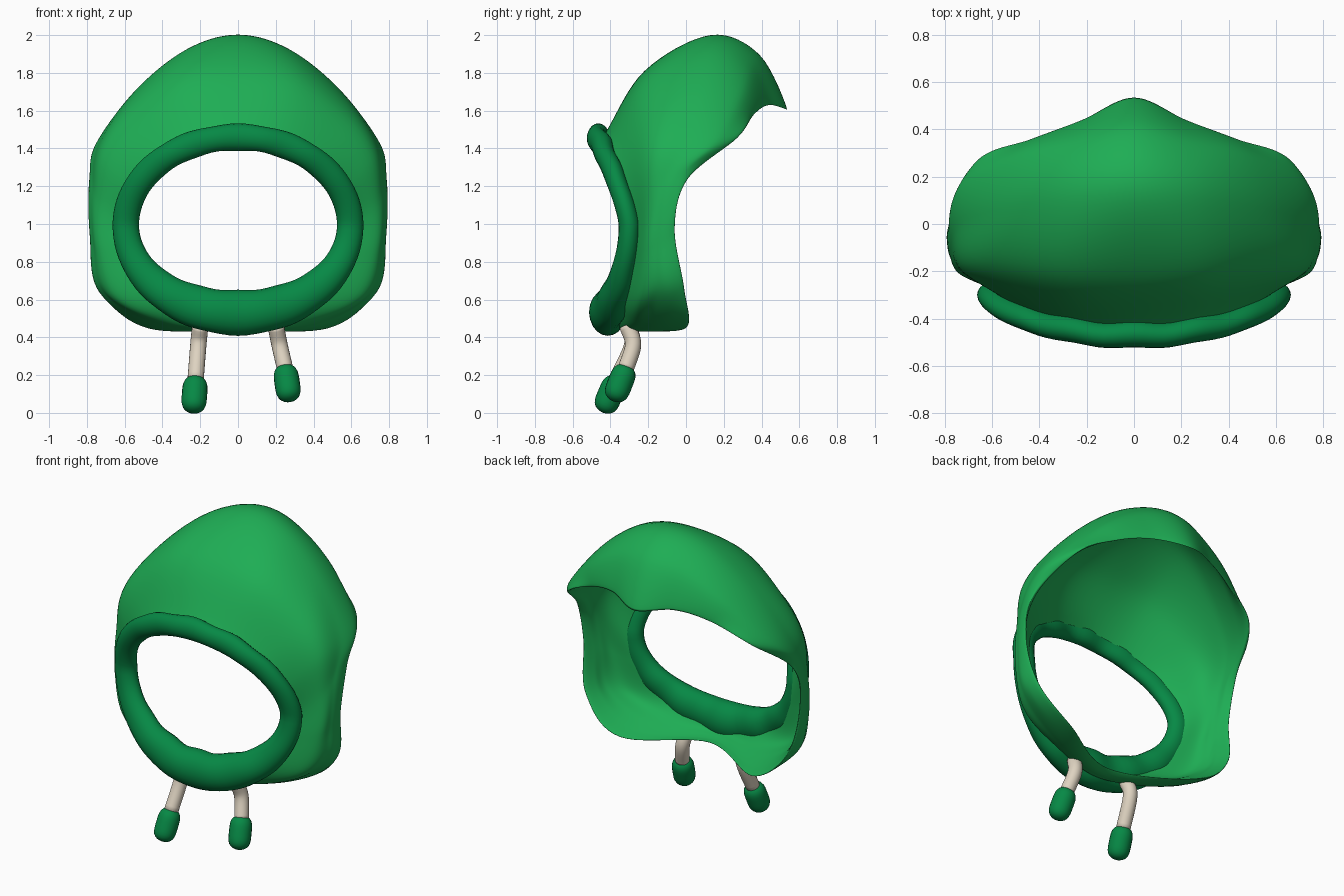
import bpy
import math
from mathutils import Vector

cube = bpy.data.objects.get("Cube")
if cube:
    bpy.data.objects.remove(cube, do_unlink=True)


def material(name, colour):
    mat = bpy.data.materials.new(name)
    mat.use_nodes = True
    mat.diffuse_color = (*colour, 1)
    bsdf = next(n for n in mat.node_tree.nodes if n.type == "BSDF_PRINCIPLED")
    bsdf.inputs["Base Color"].default_value = (*colour, 1)
    return mat


hood_green = material("hood green", (0.013, 0.42, 0.09))
trim_green = material("dark trim green", (0.002, 0.25, 0.06))
cream = material("cord cream", (0.73, 0.65, 0.53))


def spline(points, steps, closed=False):
    """Smooth curve through all the given points."""
    pts = [Vector(p) for p in points]
    count = len(pts)
    if closed:
        pts = [pts[-1]] + pts + pts[:2]
    else:
        pts = [2 * pts[0] - pts[1]] + pts + [2 * pts[-1] - pts[-2]]
    out = []
    for i in range(1, count + closed):
        a, b, c, d = pts[i - 1:i + 3]
        for j in range(steps):
            u = j / steps
            out.append(0.5 * (2 * b + (c - a) * u + (2 * a - 5 * b + 4 * c - d) * u ** 2
                              + (3 * b - a - 3 * c + d) * u ** 3))
    return out if closed else out + [pts[-2]]


def grid(name, rows, mat, wrap_rows=False, caps=False):
    """Skin closed loops of equal length into a smooth surface."""
    n, m = len(rows[0]), len(rows)
    verts = [p for row in rows for p in row]
    faces = []
    for i in range(m if wrap_rows else m - 1):
        k = (i + 1) % m
        for j in range(n):
            q = (j + 1) % n
            faces.append((i * n + j, i * n + q, k * n + q, k * n + j))
    if caps:
        faces.append(tuple(reversed(range(n))))
        faces.append(tuple(range((m - 1) * n, m * n)))
    mesh = bpy.data.meshes.new(name)
    mesh.from_pydata(verts, [], faces)
    mesh.materials.append(mat)
    obj = bpy.data.objects.new(name, mesh)
    bpy.context.collection.objects.link(obj)
    for poly in mesh.polygons:
        poly.use_smooth = True


def tube(name, path, radii, mat, sides=20):
    rows = []
    for i, p in enumerate(path):
        tangent = path[min(i + 1, len(path) - 1)] - path[max(i - 1, 0)]
        u = tangent.cross(Vector((0, 1, 0))).normalized()
        v = tangent.cross(u).normalized()
        angles = [math.tau * s / sides for s in range(sides)]
        rows.append([p + radii[i] * (math.cos(a) * u + math.sin(a) * v) for a in angles])
    grid(name, rows, mat, caps=True)


def opening(t, back=0):
    """Centre line of the face opening, t measured from the top."""
    c = math.cos(t)
    depth = 0.17 * c ** 1.3 if c > 0 else 0.12 * c ** 2
    return Vector((0.594 * math.sin(t), back - 0.3 - depth, 0.995 + 0.465 * c))


# Hood shell: half loops from crown to chin, running from the face to the back rim
front_loop = [opening(math.pi * k / 8, 0.03) for k in range(9)]
brow_loop = [(0, -.22, 1.81), (.30, -.215, 1.765), (.57, -.19, 1.57), (.715, -.19, 1.36),
             (.735, -.2, 1.1), (.725, -.22, .86), (.63, -.25, .61), (.36, -.29, .49), (0, -.36, .45)]
crown_loop = [(0, .13, 2), (.27, .11, 1.925), (.54, .07, 1.71), (.74, 0, 1.43),
              (.777, -.11, 1.2), (.77, -.15, .9), (.715, -.15, .64), (.42, -.2, .465), (0, -.32, .435)]
nape_loop = [(0, .39, 1.895), (.26, .34, 1.84), (.51, .28, 1.675), (.74, .15, 1.435),
             (.787, -.03, 1.24), (.784, -.1, .93), (.735, -.08, .64), (.45, -.1, .45), (0, -.28, .435)]
back_rim = [(0, .535, 1.605), (.22, .44, 1.63), (.43, .36, 1.58), (.66, .27, 1.455),
            (.775, .01, 1.24), (.78, -.06, .98), (.728, -.01, .66), (.48, 0, .45), (0, -.24, .45)]

# Padded lining: the outer loops drawn in toward the straight line from face to rim
lining_front = [opening(math.pi * k / 8, 0.055) for k in range(9)]


def lining(outer, share):
    result = []
    for p, rim, face in zip(outer, back_rim, lining_front):
        p = Vector(p)
        inward = Vector(rim).lerp(face, share) - p
        result.append(p + inward * min(0.6, 0.055 / inward.length))
    return result


halves = [front_loop, brow_loop, crown_loop, nape_loop, back_rim,
          lining(nape_loop, 0.25), lining(crown_loop, 0.5), lining(brow_loop, 0.75), lining_front]
loops = []
for half in halves:
    mirrored = [(-p[0], p[1], p[2]) for p in reversed(half[1:-1])]
    loops.append(spline(list(half) + mirrored, 10, closed=True))
strips = [spline(strip, 8) for strip in zip(*loops)]
grid("hood_shell", list(zip(*strips)), hood_green)

# Padded trim around the face, thicker under the chin and slightly puckered
rings = []
for i in range(96):
    t = math.tau * i / 96
    chin = max(0, -math.cos(t)) ** 2
    pucker = math.cos(14 * t) * math.cos(t) ** 2
    r = 0.07 + 0.049 * chin + 0.003 * pucker
    centre = opening(t) + Vector((0, 0.006 * pucker, 0))
    out = Vector((math.sin(t), 0, math.cos(t)))
    depth = Vector((0, 0.8, 0))
    rings.append([centre + r * (math.cos(a) * out + math.sin(a) * depth)
                  for a in (math.tau * s / 20 for s in range(20))])
grid("face_trim", rings, trim_green, wrap_rows=True)

# Drawstrings with rounded end caps
cords = {
    "left": [(.20, -.31, .46), (.22, -.28, .36), (.25, -.32, .23), (.27, -.375, .09)],
    "right": [(-.2, -.31, .46), (-.21, -.285, .36), (-.225, -.37, .17), (-.235, -.43, .03)],
}
for side, points in cords.items():
    path = spline(points[:3], 6)
    tube(side + "_drawstring", path, [0.043] * len(path), cream)
    top, end = Vector(points[2]), Vector(points[3])
    axis = (end - top).normalized()
    top, end = top - 0.025 * axis, end + 0.03 * axis
    cap_path, cap_radii = [], []
    for i in range(17):
        u = -math.cos(math.pi * i / 16)
        cap_path.append(top.lerp(end, 0.5 + 0.5 * u))
        cap_radii.append(0.067 * max(1 - u ** 4, 0.01) ** 0.5)
    tube(side + "_cord_tip", cap_path, cap_radii, trim_green)
